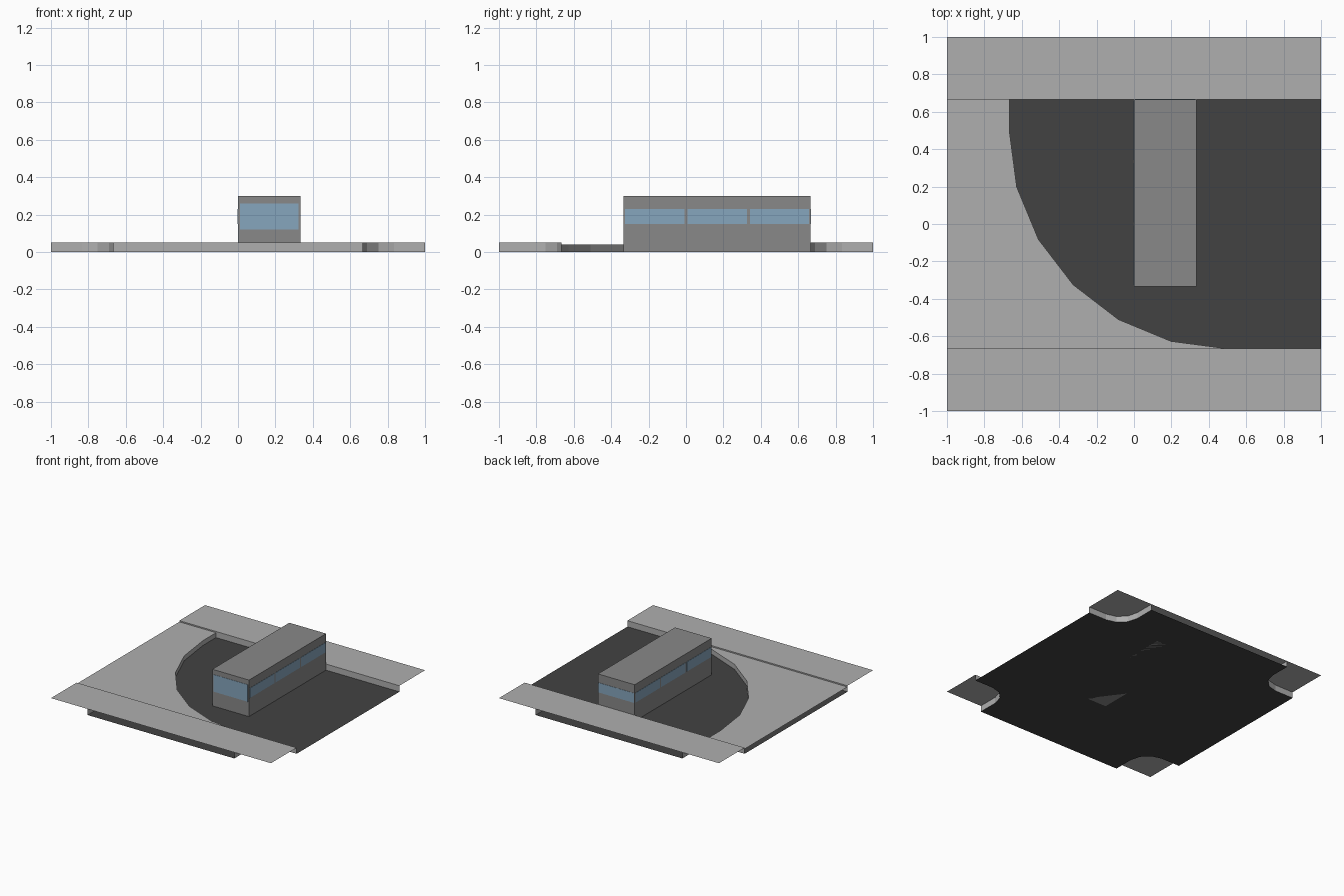
import bpy, bmesh
from math import sin, cos, radians

if "Cube" in bpy.data.objects:
    bpy.data.objects.remove(bpy.data.objects["Cube"])

T = 1 / 3
E = 2 / 3          # inner edge of the side pavements
HI, LO = 0.05, 0.04


def material(name, rgb):
    m = bpy.data.materials.new(name)
    m.diffuse_color = (*rgb, 1)
    m.use_nodes = True
    m.node_tree.nodes["Principled BSDF"].inputs["Base Color"].default_value = m.diffuse_color
    return m


PAVING = material("paving", (0.43, 0.43, 0.43))
ASPHALT = material("asphalt", (0.055, 0.055, 0.055))
BODY = material("bus_grey", (0.25, 0.25, 0.25))
GLASS = material("window_blue", (0.24, 0.38, 0.51))


def sheet(name, mat, polygons):
    """Object made of thin flat polygons."""
    bm = bmesh.new()
    for pts in polygons:
        bm.faces.new([bm.verts.new(p) for p in pts])
    bmesh.ops.remove_doubles(bm, verts=bm.verts, dist=1e-5)
    me = bpy.data.meshes.new(name)
    bm.to_mesh(me)
    bm.free()
    me.materials.append(mat)
    ob = bpy.data.objects.new(name, me)
    bpy.context.collection.objects.link(ob)
    return ob


def flat(pts, z):
    return [(x, y, z) for x, y in pts]


def walls(pts, z0, z1):
    """Vertical strip following an open path."""
    return [[(*a, z0), (*b, z0), (*b, z1), (*a, z1)] for a, b in zip(pts, pts[1:])]


def box(name, mat, lo, hi):
    bm = bmesh.new()
    bmesh.ops.create_cube(bm, size=1)
    for v in bm.verts:
        v.co = [(a + b) / 2 + c * (b - a) for a, b, c in zip(lo, hi, v.co)]
    me = bpy.data.meshes.new(name)
    bm.to_mesh(me)
    bm.free()
    me.materials.append(mat)
    ob = bpy.data.objects.new(name, me)
    bpy.context.collection.objects.link(ob)
    return ob


# Rounded inner kerb of one corner, from the x side to the y side
R = 1 / 6
corner = [(1, E)] + [(E + R - R * sin(radians(a)), E + R - R * cos(radians(a)))
                     for a in (0, 30, 60, 90)] + [(E, 1)]

# Road sheet with its four rounded corner notches
outline = []
for sx, sy in ((1, 1), (-1, 1), (-1, -1), (1, -1)):
    pts = [(sx * x, sy * y) for x, y in corner]
    outline += pts if sx * sy > 0 else pts[::-1]
    sheet("corner_kerb", PAVING, walls(pts, 0, HI))
sheet("road", ASPHALT, [flat(outline, 0)])

# Straight pavements at front and back, open on the outside
for name, s in (("front_pavement", -1), ("back_pavement", 1)):
    top = flat([(-s, s * E), (s, s * E), (s, s), (-s, s)], HI)
    sheet(name, PAVING, [top] + walls([(-s, s * E), (s, s * E)], 0, HI))

# Lower curved pavement around the bend
C, RB = 0.5, 0.5 + E
bend = [(-E, E)] + [(C - RB * cos(radians(a)), C - RB * sin(radians(a)))
                    for a in range(0, 91, 15)]
sheet("curved_pavement", PAVING,
      [flat([(-1, E), (-1, -E)] + bend[::-1], LO)] + walls(bend[::-1], 0, LO))

# Bus body
box("bus_body", BODY, (0, -T, 0), (T, E, 0.30))

# Windscreen and rear window
D = 0.002
box("windscreen", GLASS, (0.01, -T - D, 0.12), (T - 0.01, -T + D, 0.26))
box("rear_window", GLASS, (0.005, E - D, 0.15), (T - 0.005, E + D, 0.23))

# Three windows on each side
for side, x in (("left", 0), ("right", T)):
    for i in range(3):
        y = -T + i * T
        box(f"{side}_window", GLASS, (x - D, y + 0.008, 0.15), (x + D, y + T - 0.008, 0.23))
